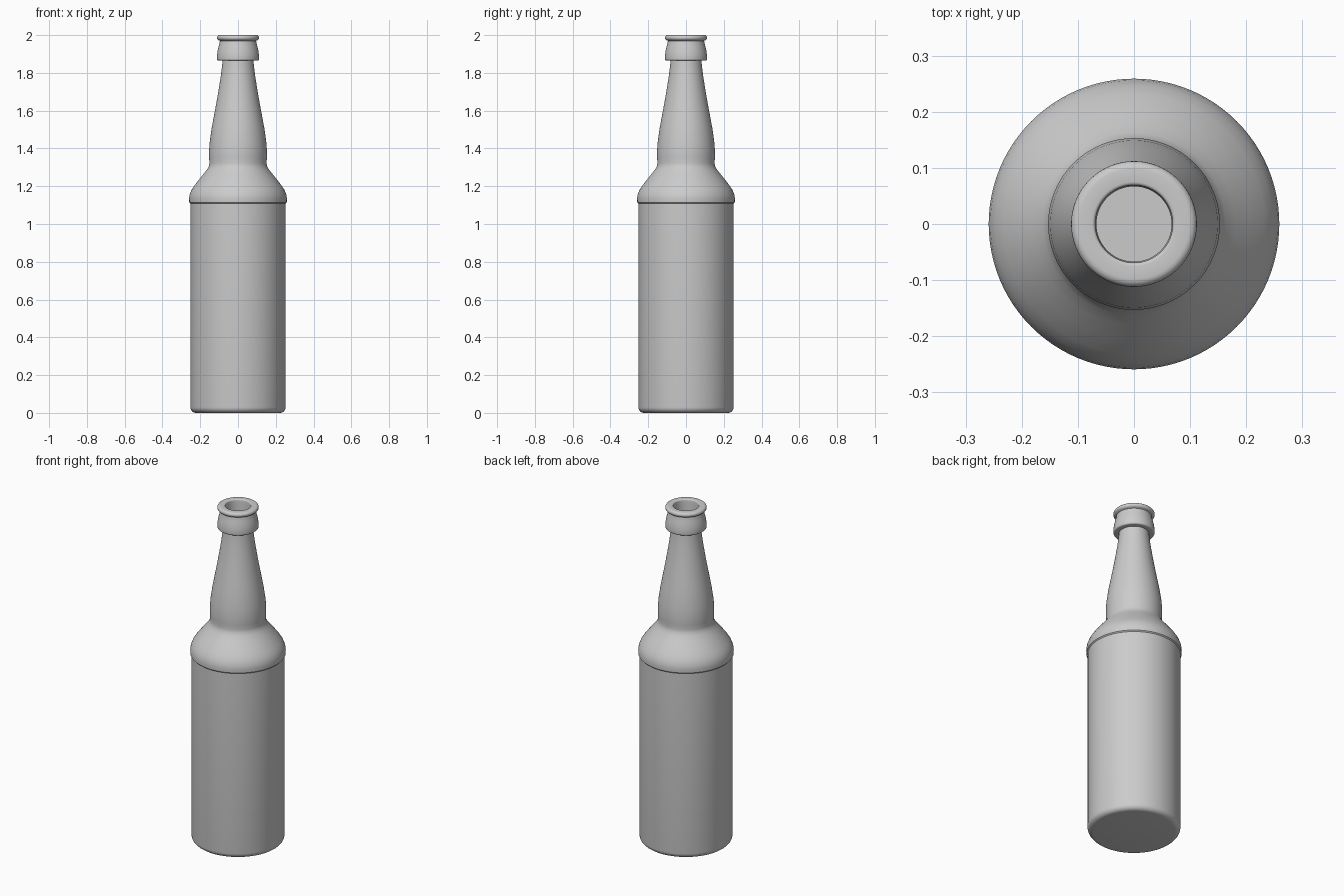
import bpy, bmesh, math
from mathutils import Matrix

cube = bpy.data.objects.get("Cube")
if cube:
    bpy.data.objects.remove(cube)

SEGMENTS = 96

glass = bpy.data.materials.new("grey glass")
glass.use_nodes = True
GREY = (0.6, 0.6, 0.6, 1)
glass.diffuse_color = GREY
glass.node_tree.nodes["Principled BSDF"].inputs["Base Color"].default_value = GREY


def lathe(name, profile):
    """Spin a (radius, height) profile around the z axis."""
    bm = bmesh.new()
    verts = [bm.verts.new((r, 0, z)) for r, z in profile]
    edges = [bm.edges.new(pair) for pair in zip(verts, verts[1:])]
    bmesh.ops.spin(bm, geom=verts + edges, cent=(0, 0, 0), axis=(0, 0, 1),
                   angle=math.tau, steps=SEGMENTS)
    bmesh.ops.remove_doubles(bm, verts=bm.verts, dist=0.0001)
    bmesh.ops.recalc_face_normals(bm, faces=bm.faces)
    mesh = bpy.data.meshes.new(name)
    bm.to_mesh(mesh)
    bm.free()
    obj = bpy.data.objects.new(name, mesh)
    bpy.context.collection.objects.link(obj)
    mesh.materials.append(glass)
    bpy.ops.object.select_all(action="DESELECT")
    obj.select_set(True)
    bpy.context.view_layer.objects.active = obj
    bpy.ops.object.shade_smooth_by_angle(angle=math.radians(35))
    return obj


def arc(radius, height, size, start, end, steps=6):
    """Rounded corner of a profile, angles in degrees."""
    angles = [math.radians(start + (end - start) * i / steps) for i in range(steps + 1)]
    return [(radius + size * math.cos(a), height + size * math.sin(a)) for a in angles]


# Outside: rounded foot, straight body, small step up to the shoulder
foot_and_body = [(0, 0)] + arc(0.222, 0.03, 0.03, -90, 0) + [(0.252, 1.108)]
shoulder = [(0.258, 1.114), (0.259, 1.135), (0.256, 1.155), (0.247, 1.178),
            (0.232, 1.202), (0.205, 1.237), (0.18, 1.268), (0.163, 1.29),
            (0.154, 1.306), (0.151, 1.322)]
neck = [(0.153, 1.35), (0.153, 1.39), (0.149, 1.44), (0.139, 1.51), (0.126, 1.58),
        (0.113, 1.65), (0.101, 1.72), (0.09, 1.79), (0.084, 1.84), (0.082, 1.865)]

# Collar and lip, with the mouth turned inwards
collar = [(0.103, 1.865)] + arc(0.103, 1.874, 0.009, -70, 0, 4) + [
    (0.111, 1.895), (0.108, 1.918), (0.102, 1.942), (0.097, 1.962), (0.096, 1.97)]
lip = arc(0.098, 1.986, 0.014, -60, 90, 8)
mouth = arc(0.075, 1.994, 0.006, 90, 180, 4) + [(0.069, 1.975), (0.067, 1.95)]

# Inside wall follows the outside down to the floor
inside = [(0.067, 1.85), (0.095, 1.65), (0.13, 1.42), (0.132, 1.32),
          (0.232, 1.15), (0.232, 0.05), (0.21, 0.025), (0, 0.025)]

lathe("bottle", foot_and_body + shoulder + neck + collar + lip + mouth + inside)
